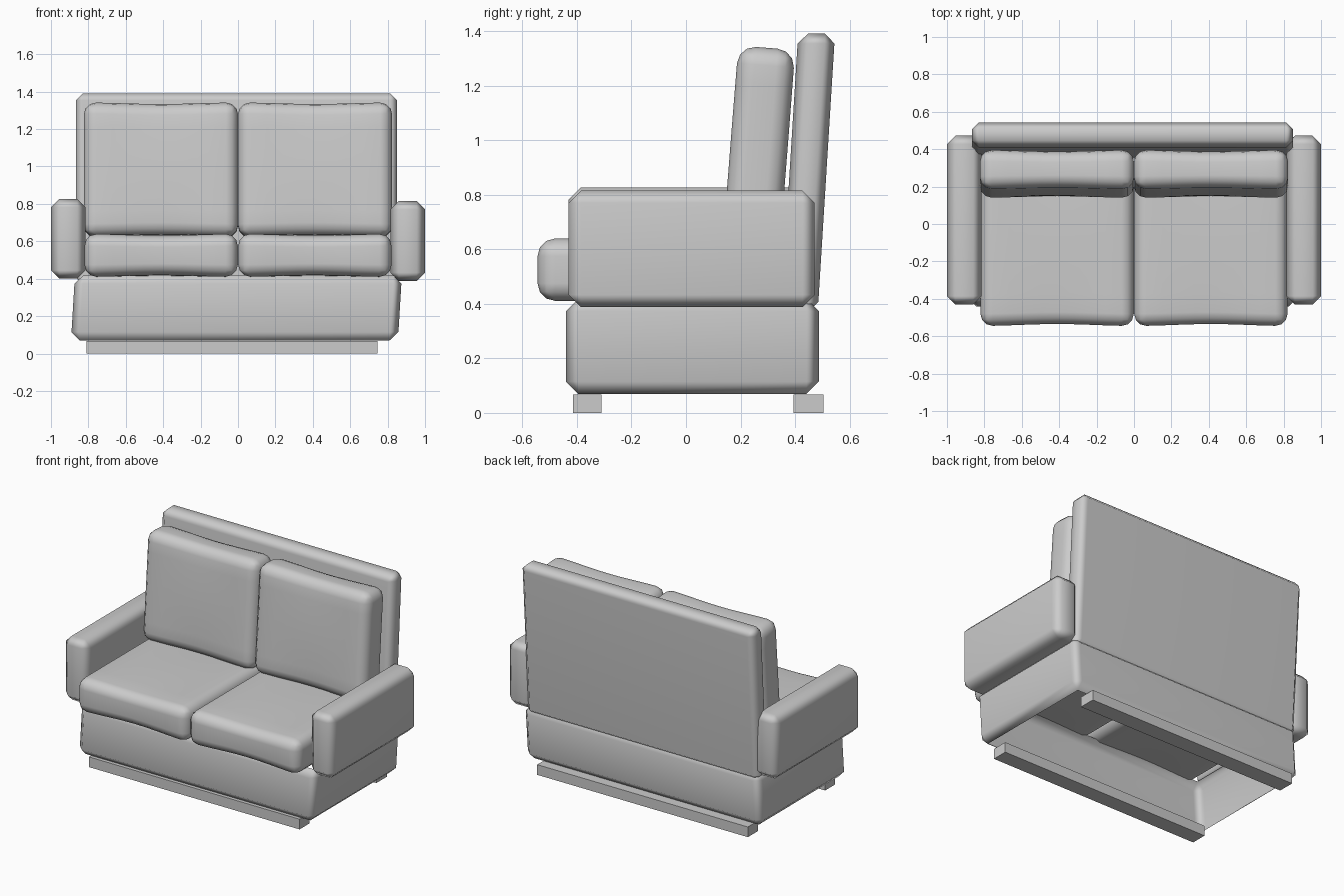
import bpy, bmesh, math
from mathutils import Matrix, Vector

default = bpy.data.objects.get("Cube")
if default:
    bpy.data.objects.remove(default, do_unlink=True)

grey = bpy.data.materials.new("sofa grey")
grey.use_nodes = True
colour = (0.6, 0.6, 0.6, 1)
grey.diffuse_color = colour
grey.node_tree.nodes["Principled BSDF"].inputs["Base Color"].default_value = colour


def block_mesh(lo, hi, bevel=0, segments=1):
    """Box between two corners with bevelled edges."""
    lo, hi = Vector(lo), Vector(hi)
    bm = bmesh.new()
    bmesh.ops.create_cube(bm, size=1)
    bm.transform(Matrix.Translation((lo + hi) / 2) @ Matrix.Diagonal(hi - lo).to_4x4())
    if bevel:
        bmesh.ops.bevel(bm, geom=bm.edges[:], offset=bevel, segments=segments,
                        profile=0.5, affect='EDGES', clamp_overlap=True)
    bm.normal_update()
    return bm


def finish(bm, name, smooth=True):
    mesh = bpy.data.meshes.new(name)
    bm.to_mesh(mesh)
    bm.free()
    mesh.materials.append(grey)
    obj = bpy.data.objects.new(name, mesh)
    bpy.context.collection.objects.link(obj)
    if smooth:
        for p in mesh.polygons:
            p.use_smooth = True
        obj.modifiers.new("weighted normals", 'WEIGHTED_NORMAL')


def cushion(name, size, centre, thin_axis, tilt=0):
    """Padded block whose rims sag towards the middle of its width."""
    half = Vector(size) / 2
    bm = block_mesh(-half, half, 0.065, 3)
    # Cut across each broad direction so the padding can bend
    for axis in [a for a in range(3) if a != thin_axis]:
        normal = Vector([float(a == axis) for a in range(3)])
        for i in range(1, 8):
            t = -1 + i / 4
            bmesh.ops.bisect_plane(bm, geom=bm.verts[:] + bm.edges[:] + bm.faces[:],
                                   plane_co=normal * half[axis] * t * 0.84, plane_no=normal)
    long_axis = 3 - thin_axis
    for v in bm.verts:
        u = min(1, abs(v.co.x) / half.x)
        w = min(1, abs(v.co[long_axis]) / half[long_axis])
        sag = 0.5 + 0.5 * math.cos(math.pi * u)
        v.co[thin_axis] *= 1 - 0.11 * sag * w ** 2
        v.co[long_axis] *= 1 - 0.022 * sag
    bm.transform(Matrix.Translation(centre) @ Matrix.Rotation(tilt, 4, 'X'))
    finish(bm, name)


# Base: bevelled walls, open above and below, leaning slightly sideways
bm = block_mesh((-0.882, -0.44, 0.07), (0.866, 0.487, 0.418), 0.045)
caps = [f for f in bm.faces if abs(f.normal.z) > 0.99]
bmesh.ops.delete(bm, geom=caps, context='FACES')
for v in bm.verts:
    v.co.x += 0.06 * (v.co.z - 0.25)
finish(bm, "base")

# Rails under the base
for name, y0, y1 in (("front_rail", -0.415, -0.31), ("back_rail", 0.395, 0.505)):
    finish(block_mesh((-0.81, y0, 0), (0.745, y1, 0.068)), name, False)

# Arms
for name, x0, z0 in (("right_arm", -1, 0.4), ("left_arm", 0.815, 0.388)):
    finish(block_mesh((x0, -0.43, z0), (x0 + 0.185, 0.472, z0 + 0.427), 0.045), name)

# Leaning back panel
bm = block_mesh((-0.866, 0.41, 0.37), (0.85, 0.545, 1.39), 0.036)
for v in bm.verts:
    v.co.y += 0.062 * (v.co.z - 1.37)
finish(bm, "back_panel")

# Seat and back cushions
for side, name in ((-1, "right"), (1, "left")):
    cushion(name + "_seat_cushion", (0.82, 0.93, 0.23), (side * 0.411, -0.08, 0.525), 2)
    cushion(name + "_back_cushion", (0.825, 0.21, 0.72), (side * 0.412, 0.268, 0.98), 1,
            math.radians(-4.5))
